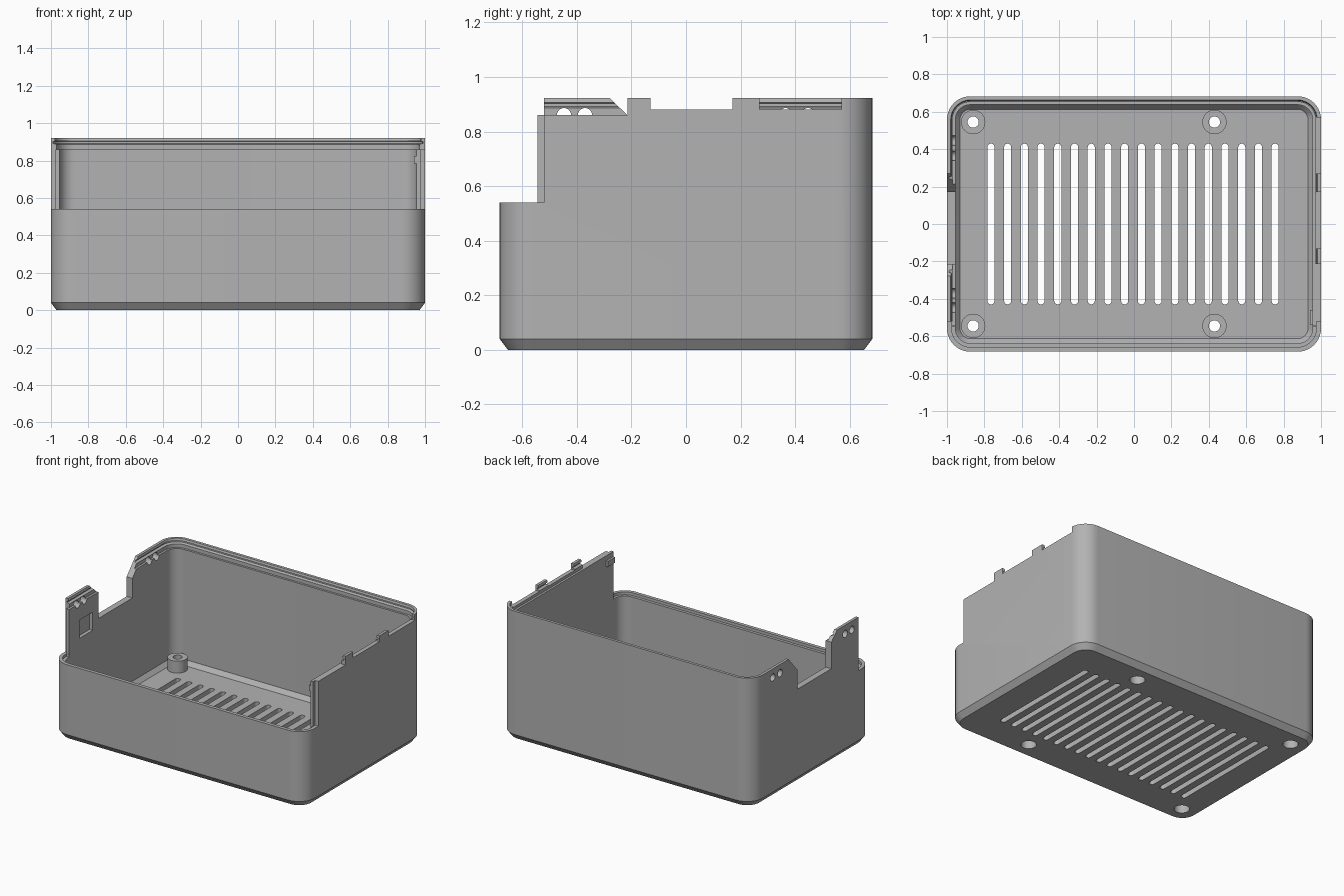
import bpy, bmesh, math
from mathutils import Matrix, Vector

if "Cube" in bpy.data.objects:
    bpy.data.objects.remove(bpy.data.objects["Cube"])

HX, HY, R = 1.0, 0.683, 0.125

grey = bpy.data.materials.new("matte grey")
grey.use_nodes = True
grey.diffuse_color = (0.45, 0.45, 0.45, 1)
grey.node_tree.nodes["Principled BSDF"].inputs["Base Color"].default_value = (0.45, 0.45, 0.45, 1)


def make_object(name, bm):
    bmesh.ops.recalc_face_normals(bm, faces=bm.faces)
    mesh = bpy.data.meshes.new(name)
    bm.to_mesh(mesh)
    bm.free()
    mesh.materials.append(grey)
    ob = bpy.data.objects.new(name, mesh)
    bpy.context.collection.objects.link(ob)
    return ob


def rounded_ring(inset, z, steps=10):
    """Rounded rectangle of the tray outline, moved inwards."""
    r = R - inset
    pts = []
    for k, (sx, sy) in enumerate([(1, 1), (-1, 1), (-1, -1), (1, -1)]):
        for i in range(steps + 1):
            a = math.pi / 2 * (k + i / steps)
            pts.append((sx * (HX - R) + r * math.cos(a), sy * (HY - R) + r * math.sin(a), z))
    return pts


def loft(bm, rings):
    loops = [[bm.verts.new(p) for p in ring] for ring in rings]
    n = len(loops[0])
    for a, b in zip(loops, loops[1:]):
        for i in range(n):
            bm.faces.new((a[i], a[(i + 1) % n], b[(i + 1) % n], b[i]))
    bm.faces.new(loops[0][::-1])
    bm.faces.new(loops[-1])


def add_box(bm, lo, hi):
    lo, hi = Vector(lo), Vector(hi)
    m = Matrix.Translation((lo + hi) / 2) @ Matrix.Diagonal((*(hi - lo), 1))
    bmesh.ops.create_cube(bm, size=1, matrix=m)


def add_cylinder(bm, centre, r, depth, turn=Matrix.Identity(4)):
    m = Matrix.Translation(centre) @ turn
    bmesh.ops.create_cone(bm, cap_ends=True, segments=32, radius1=r, radius2=r, depth=depth, matrix=m)


def add_prism(bm, yz, x0, x1):
    loft(bm, [[(x, y, z) for y, z in yz] for x in (x0, x1)])


def apply_boolean(target, bm, operation='DIFFERENCE'):
    tool = make_object("cutter", bm)
    tool.hide_render = True
    mod = target.modifiers.new("cut", 'BOOLEAN')
    mod.operation, mod.object, mod.solver = operation, tool, 'EXACT'
    bpy.context.view_layer.update()
    mesh = bpy.data.meshes.new_from_object(target.evaluated_get(bpy.context.evaluated_depsgraph_get()))
    target.modifiers.clear()
    target.data = mesh
    bpy.data.objects.remove(tool)


# Tray shell: outside, stepped rim, inside and floor as one profile
profile = [(0.03, 0), (0.0, 0.04), (0.0, 0.922), (0.02, 0.922), (0.024, 0.906), (0.012, 0.902),
           (0.012, 0.892), (0.03, 0.886), (0.03, 0.86), (0.045, 0.86), (0.045, 0.075), (0.07, 0.045)]
bm = bmesh.new()
loft(bm, [rounded_ring(d, z) for d, z in profile])
tray = make_object("tray_shell", bm)

# Screw bosses on the floor
posts = [(x, y) for x in (-0.86, 0.43) for y in (-0.545, 0.545)]
bm = bmesh.new()
for x, y in posts:
    add_cylinder(bm, (x, y, 0.08), 0.065, 0.1)
apply_boolean(tray, bm, 'UNION')

# Screw holes, then wider bores from below
for r, top in ((0.03, 0.3), (0.05, 0.075)):
    bm = bmesh.new()
    for x, y in posts:
        add_cylinder(bm, (x, y, top / 2 - 0.05), r, top + 0.1)
    apply_boolean(tray, bm)

# Row of round-ended vent slots in the floor
bm = bmesh.new()
for i in range(18):
    x, r, h = -0.765 + i * 0.0894, 0.019, 0.411
    pts = []
    for side in (0, 1):
        for k in range(9):
            a = math.pi * (side + k / 8)
            pts.append((x + r * math.cos(a), (h if side == 0 else -h) + r * math.sin(a)))
    loft(bm, [[(px, py, z) for px, py in pts] for z in (-0.1, 0.2)])
apply_boolean(tray, bm)

# Low front opening
bm = bmesh.new()
add_box(bm, (-1.2, -0.9, 0.54), (1.2, -0.545, 1.1))
apply_boolean(tray, bm)

# Thin tongues at the front edges of the side walls
for s in (-1, 1):
    xs = sorted((s * 0.975, s * 1.2))
    bm = bmesh.new()
    add_box(bm, (xs[0], -0.6, 0.54), (xs[1], -0.52, 0.9))
    apply_boolean(tray, bm)
bm = bmesh.new()
add_box(bm, (-1.2, -0.6, 0.86), (1.2, -0.52, 1.1))
apply_boolean(tray, bm)

# Inner step along the low front rim
bm = bmesh.new()
loft(bm, [rounded_ring(0.025, 0.52), rounded_ring(0.025, 0.6)])
cut = bmesh.ops.bisect_plane(bm, geom=bm.verts[:] + bm.edges[:] + bm.faces[:],
                             plane_co=(0, -0.547, 0), plane_no=(0, 1, 0), clear_outer=True)
bmesh.ops.holes_fill(bm, edges=[e for e in bm.edges if e.is_boundary], sides=0)
apply_boolean(tray, bm)

# Left wall: lowered top edge that leaves two tabs
bm = bmesh.new()
for y0, y1, z in ((-0.6, -0.215, 0.86), (-0.13, 0.17, 0.88), (0.27, 0.57, 0.88)):
    add_box(bm, (0.9, y0, z), (1.1, y1, 1.1))
apply_boolean(tray, bm)

# Right wall: deep notch with sloped shoulders
bm = bmesh.new()
add_prism(bm, [(-0.215, 0.67), (0.17, 0.67), (0.17, 0.81), (0.27, 0.923), (0.27, 1.0),
               (-0.28, 1.0), (-0.28, 0.923), (-0.215, 0.86)], -1.1, -0.9)
apply_boolean(tray, bm)

# Right wall: pairs of round holes and an inner square pocket
bm = bmesh.new()
for y in (-0.447, -0.37, 0.365, 0.447):
    add_cylinder(bm, (-1, y, 0.86), 0.026, 0.3, Matrix.Rotation(math.pi / 2, 4, 'Y'))
add_box(bm, (-0.98, -0.43, 0.61), (-0.9, -0.28, 0.74))
apply_boolean(tray, bm)

# Small catch inside the left wall
bm = bmesh.new()
add_box(bm, (0.94, -0.54, 0.785), (0.965, -0.46, 0.825))
make_object("left_catch", bm)

# Smooth corners, crisp edges
bpy.ops.object.select_all(action='DESELECT')
tray.select_set(True)
bpy.context.view_layer.objects.active = tray
bpy.ops.object.shade_smooth_by_angle(angle=math.radians(25))
